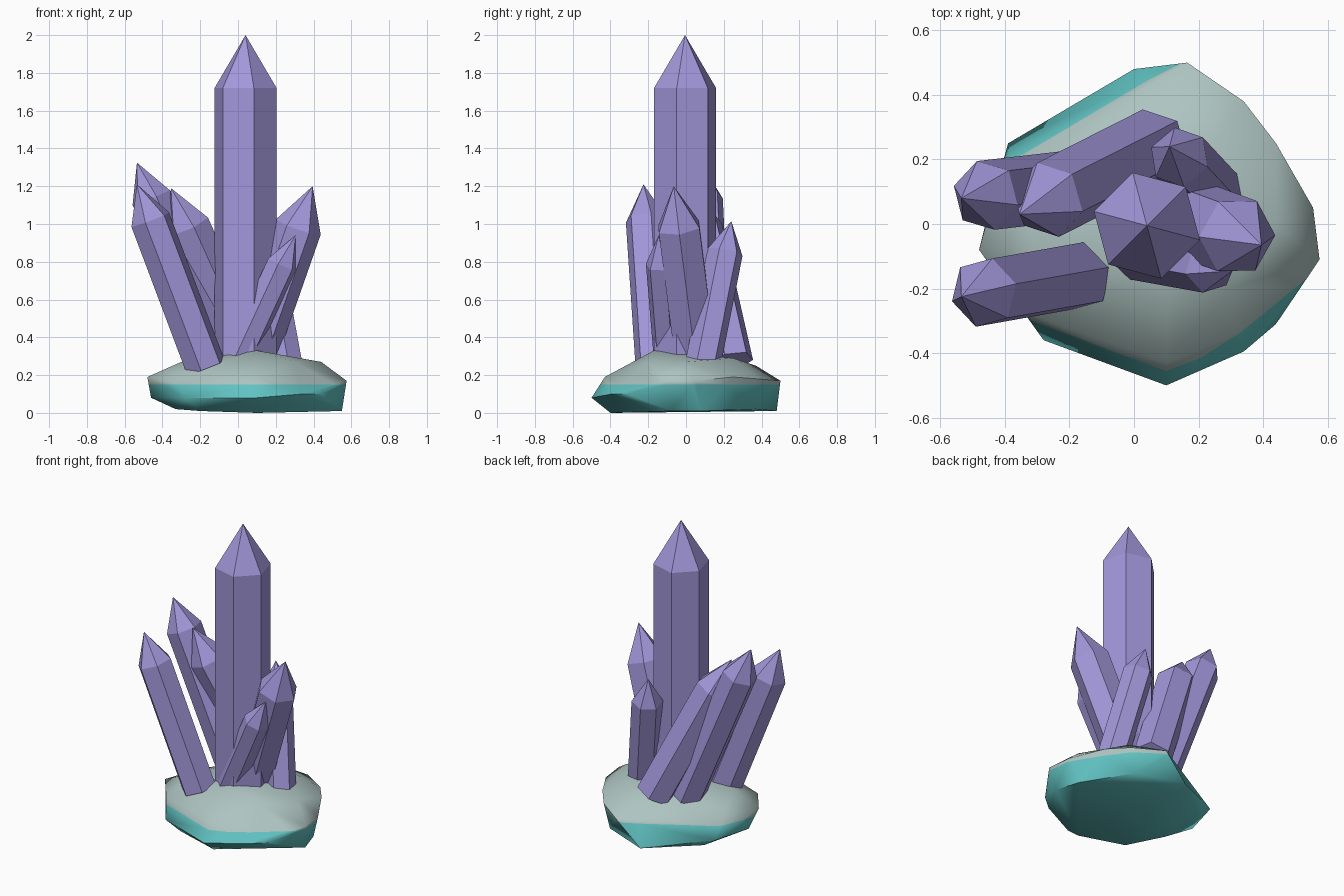
import bpy
import bmesh
from math import cos, sin, pi, radians
from mathutils import Vector

cube = bpy.data.objects.get("Cube")
if cube:
    bpy.data.objects.remove(cube, do_unlink=True)


def make_material(name, color):
    material = bpy.data.materials.new(name)
    material.use_nodes = True
    material.diffuse_color = (*color, 1)
    shader = material.node_tree.nodes["Principled BSDF"]
    shader.inputs["Base Color"].default_value = (*color, 1)
    return material


def make_object(name, bm, materials):
    bmesh.ops.recalc_face_normals(bm, faces=bm.faces)
    mesh = bpy.data.meshes.new(name)
    bm.to_mesh(mesh)
    bm.free()
    for material in materials:
        mesh.materials.append(material)
    obj = bpy.data.objects.new(name, mesh)
    bpy.context.scene.collection.objects.link(obj)
    return obj


lilac = make_material("lilac", (0.36, 0.31, 0.70))
teal = make_material("teal", (0.12, 0.54, 0.54))
stone_grey = make_material("stone grey", (0.42, 0.55, 0.53))


def make_crystal(name, base, tip, radius, point_length, turn):
    """Six-sided prism along base-tip, closed by a pyramid point."""
    base, tip = Vector(base), Vector(tip)
    axis = (tip - base).normalized()
    tilt = Vector((0, 0, 1)).rotation_difference(axis)
    shoulder = tip - axis * point_length
    bm = bmesh.new()
    rings = []
    for centre in (base, shoulder):
        ring = []
        for i in range(6):
            a = radians(turn) + i * pi / 3
            offset = tilt @ Vector((cos(a), sin(a), 0))
            ring.append(bm.verts.new(centre + offset * radius))
        rings.append(ring)
    lower, upper = rings
    apex = bm.verts.new(tip)
    bm.faces.new(lower)
    for i in range(6):
        j = (i + 1) % 6
        bm.faces.new((lower[i], lower[j], upper[j], upper[i]))
        bm.faces.new((upper[i], upper[j], apex))
    return make_object(name, bm, [lilac])


# Crystals: base centre, tip, radius, length of the point, turn about the axis
make_crystal("main_crystal", (.04, -.005, .2), (.04, -.005, 2), .17, .28, 45)
make_crystal("front_right_crystal", (-.17, -.16, .24), (-.535, -.225, 1.21), .11, .2, 15)
make_crystal("far_right_crystal", (-.1, .13, .26), (-.535, .08, 1.325), .11, .2, 45)
make_crystal("back_crystal", (.06, .24, .27), (-.355, .03, 1.19), .12, .22, 45)
make_crystal("left_crystal", (.08, .05, .3), (.395, -.065, 1.2), .125, .23, 0)
make_crystal("front_left_crystal", (0, -.09, .28), (.305, -.145, .94), .083, .17, 15)
make_crystal("back_left_crystal", (.25, .09, .26), (.11, .24, 1.015), .095, .17, 40)

# Rock base: hull around a few corner points
corners = [
    (.55, -.08, .01), (.5, .08, .01), (.3, .37, .02), (0, .48, .01),
    (-.3, .24, .02), (-.33, -.1, .02), (-.2, -.32, .01), (.1, -.4, 0),
    (-.39, .25, .08), (-.46, 0, .08), (-.28, -.36, .08), (.1, -.5, .08),
    (.34, -.395, .1), (.44, -.31, .1),
    (-.48, -.08, .19), (-.34, -.27, .18), (.1, -.43, .19), (.575, -.11, .17),
    (.555, .05, .17), (.44, .25, .19), (.34, .38, .18), (.165, .5, .17),
    (-.38, .15, .2),
    (.44, 0, .27), (.3, -.2, .27), (.1, -.17, .33), (-.3, -.08, .27),
    (-.2, .15, .27), (.1, .37, .25), (.25, .25, .29),
]
bm = bmesh.new()
for corner in corners:
    bm.verts.new(corner)
hull = bmesh.ops.convex_hull(bm, input=bm.verts)
loose = [v for v in bm.verts if not v.link_faces]
bmesh.ops.delete(bm, geom=loose, context="VERTS")

# Cut the rock level at the colour line: teal below, grey above
colour_line = 0.15
bmesh.ops.bisect_plane(bm, geom=bm.verts[:] + bm.edges[:] + bm.faces[:],
                       plane_co=(0, 0, colour_line), plane_no=(0, 0, 1))
for face in bm.faces:
    face.smooth = True
    face.material_index = int(face.calc_center_median().z > colour_line)
rock = make_object("rock_base", bm, [teal, stone_grey])

bpy.ops.object.select_all(action="DESELECT")
rock.select_set(True)
bpy.context.view_layer.objects.active = rock
bpy.ops.object.shade_smooth_by_angle(angle=radians(60))
